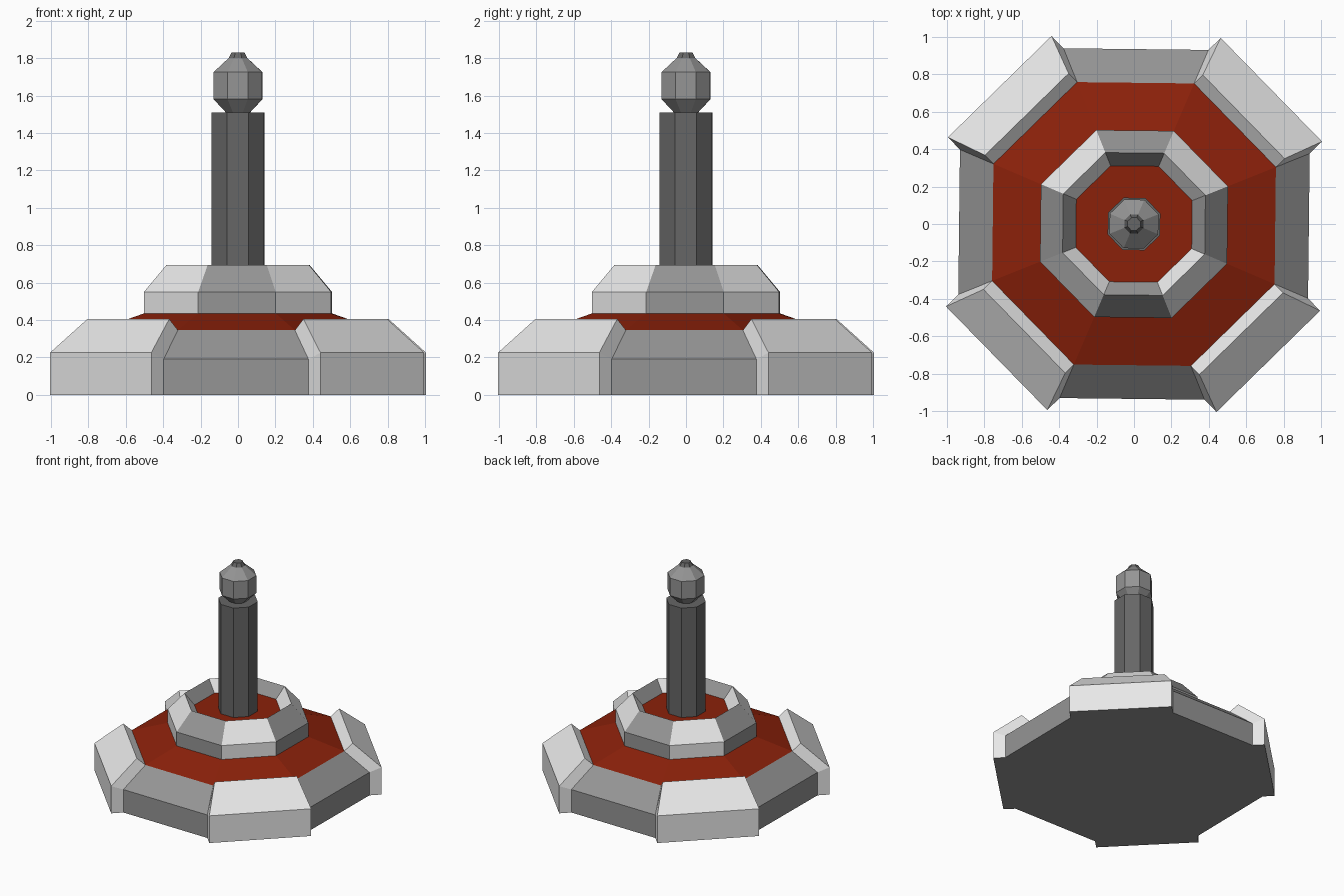
import bpy, bmesh, math
from mathutils import Vector

if "Cube" in bpy.data.objects:
    bpy.data.objects.remove(bpy.data.objects["Cube"])

N = 8
STEP = math.tau / N
TWIST = math.radians(-0.65)      # whole model is turned very slightly


def material(name, rgb):
    m = bpy.data.materials.new(name)
    m.diffuse_color = (*rgb, 1)
    m.use_nodes = True
    m.node_tree.nodes["Principled BSDF"].inputs["Base Color"].default_value = m.diffuse_color
    return m


GREY = material("mid_grey_stone", (0.30, 0.30, 0.30))
LIGHT = material("light_stone", (0.80, 0.80, 0.80))
RED = material("dark_red_deck", (0.26, 0.015, 0.003))
DARK = material("dark_stone", (0.133, 0.133, 0.133))


def ring(bm, apothem, z):
    """Octagon of vertices; side i spans vertex i to i+1 and faces angle i*45 degrees."""
    r = apothem / math.cos(STEP / 2)
    return [bm.verts.new((r * math.cos((i - 0.5) * STEP + TWIST),
                          r * math.sin((i - 0.5) * STEP + TWIST), z)) for i in range(N)]


def finish(bm, name, mats):
    bmesh.ops.recalc_face_normals(bm, faces=bm.faces)
    me = bpy.data.meshes.new(name)
    bm.to_mesh(me)
    bm.free()
    for m in mats:
        me.materials.append(m)
    ob = bpy.data.objects.new(name, me)
    bpy.context.collection.objects.link(ob)
    return ob


def lathe(bm, profile, mat=lambda band, side: 0, top_mat=0,
          skip=lambda band, side: False):
    """Closed octagonal solid from (apothem, z) points."""
    rings = [ring(bm, a, z) for a, z in profile]
    for b in range(len(rings) - 1):
        for i in range(N):
            if skip(b, i):
                continue
            j = (i + 1) % N
            f = bm.faces.new((rings[b][i], rings[b][j], rings[b + 1][j], rings[b + 1][i]))
            f.material_index = mat(b, i)
    bm.faces.new(rings[0][::-1])
    bm.faces.new(rings[-1]).material_index = top_mat
    return rings


# Stepped base: outer wall, red deck, inner parapet, red floor.
# Diagonal (odd) sides are light, straight sides mid grey, the deck red.
bm = bmesh.new()
rings = lathe(bm,
              [(0.935, 0), (0.935, 0.19), (0.755, 0.345), (0.5, 0.435),
               (0.5, 0.55), (0.38, 0.695), (0.31, 0.605)],
              mat=lambda band, side: 2 if band == 2 else side % 2,
              top_mat=2,
              skip=lambda band, side: band < 2 and side % 2 == 1)

# Raised diagonal wall blocks, pushed out and up from the wall
PUSH = [(0.092, 0), (0.092, 0.035), (0.065, 0.06)]
for i in range(1, N, 2):
    a = i * STEP + TWIST
    out = Vector((math.cos(a), math.sin(a), 0))
    inner = [[rings[k][s % N] for k in range(3)] for s in (i, i + 1)]
    outer = [[bm.verts.new(v.co + out * d + Vector((0, 0, h)))
              for v, (d, h) in zip(col, PUSH)] for col in inner]
    left = [inner[0][0], *outer[0], inner[0][2]]
    right = [inner[1][0], *outer[1], inner[1][2]]
    for k in range(4):               # underside, wall, slope, inner lip
        f = bm.faces.new((left[k], right[k], right[k + 1], left[k + 1]))
        f.material_index = 0 if k == 0 else 1
    for s in (0, 1):                 # end caps
        for k in range(2):
            f = bm.faces.new((inner[s][k], outer[s][k], outer[s][k + 1], inner[s][k + 1]))
            f.material_index = 1
finish(bm, "stepped_base", [GREY, LIGHT, RED])

# Column
bm = bmesh.new()
lathe(bm, [(0.14, 0.605), (0.14, 1.51)])
finish(bm, "column", [DARK])

# Finial knob and its dark tip
bm = bmesh.new()
lathe(bm, [(0.065, 1.51), (0.13, 1.58), (0.13, 1.725), (0.05, 1.8)])
finish(bm, "finial_knob", [GREY])
bm = bmesh.new()
lathe(bm, [(0.05, 1.8), (0.034, 1.83)])
finish(bm, "finial_tip", [DARK])
